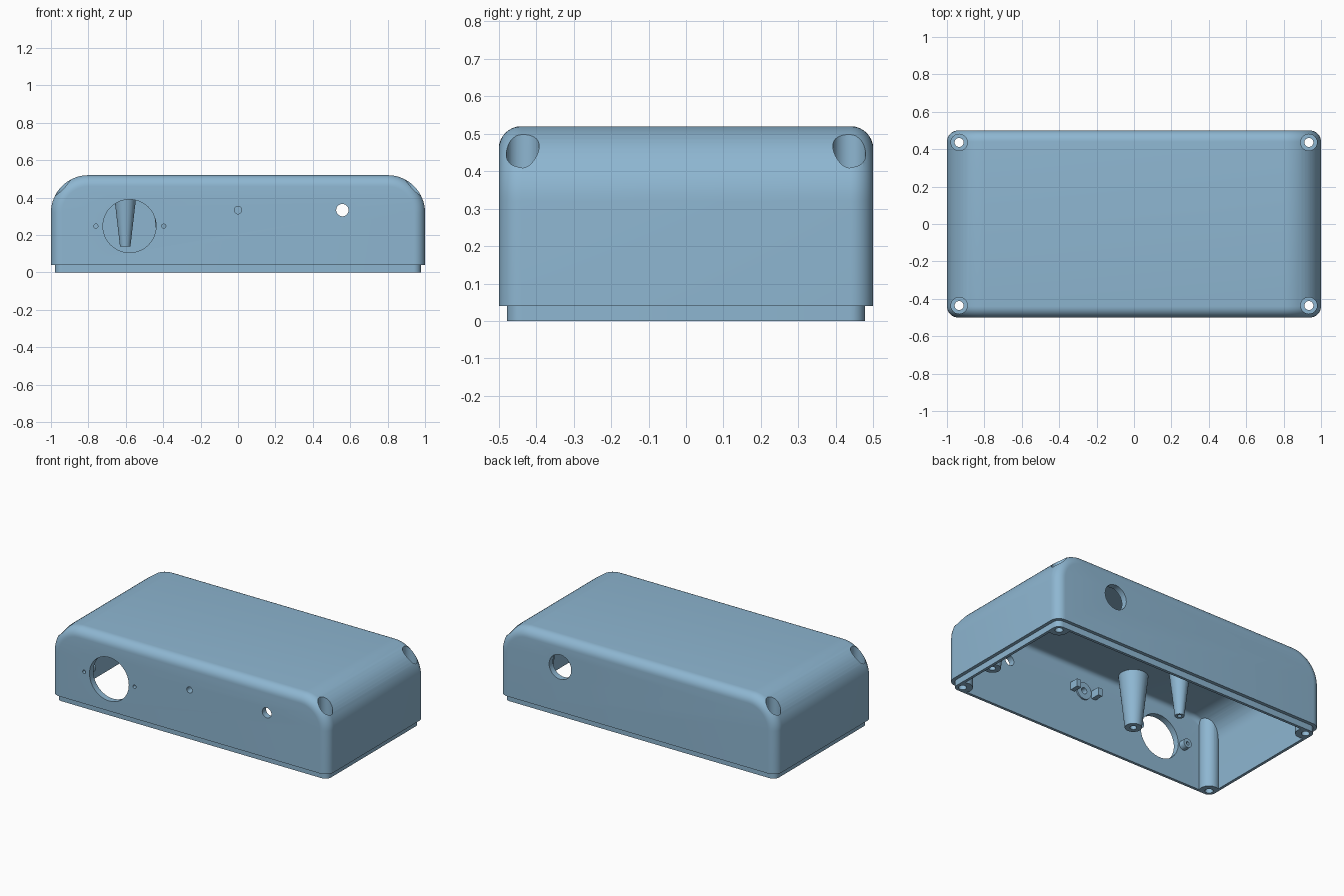
import bpy, bmesh, math
from mathutils import Matrix

if "Cube" in bpy.data.objects:
    bpy.data.objects.remove(bpy.data.objects["Cube"])

blue = bpy.data.materials.new("light_blue_plastic")
blue.diffuse_color = (0.27, 0.47, 0.64, 1)
blue.use_nodes = True
blue.node_tree.nodes["Principled BSDF"].inputs["Base Color"].default_value = blue.diffuse_color


def make_object(name, bm):
    bmesh.ops.recalc_face_normals(bm, faces=bm.faces)
    mesh = bpy.data.meshes.new(name)
    bm.to_mesh(mesh)
    bm.free()
    mesh.materials.append(blue)
    ob = bpy.data.objects.new(name, mesh)
    bpy.context.collection.objects.link(ob)
    return ob


def rounded_body(name, inset, fillet, bottom, top, steps=8, arc=16):
    """Arched profile lofted front to back, with filleted front and back edges."""
    bm = bmesh.new()
    half = [(fillet * (1 - math.sin(t)), -0.5 + inset + fillet * (1 - math.cos(t)))
            for t in (i * math.pi / 2 / steps for i in range(steps + 1))]
    sections = half + [(d, -y) for d, y in reversed(half)]
    loops = []
    for d, y in sections:
        w, radius = 1 - inset - d, 0.2 - inset - d
        h = top - d
        right = [(w - radius + radius * math.cos(a), h - radius + radius * math.sin(a))
                 for a in (i * math.pi / 2 / arc for i in range(arc + 1))]
        pts = [(w, bottom)] + right + [(-x, z) for x, z in reversed(right)] + [(-w, bottom)]
        loops.append([bm.verts.new((x, y, z)) for x, z in pts])
    n = len(loops[0])
    for a, b in zip(loops, loops[1:]):
        for i in range(n):
            j = (i + 1) % n
            bm.faces.new((a[i], a[j], b[j], b[i]))
    bm.faces.new(loops[0])
    bm.faces.new(loops[-1])
    return make_object(name, bm)


def rod(name, x, y, z, length, r1, r2=None, axis="Z", sides=32):
    """Round bar or cone that starts at the point and runs along +Z or +Y."""
    bm = bmesh.new()
    turn = Matrix.Rotation(-math.pi / 2, 4, "X") if axis == "Y" else Matrix()
    place = Matrix.Translation((x, y, z)) @ turn @ Matrix.Translation((0, 0, length / 2))
    bmesh.ops.create_cone(bm, cap_ends=True, segments=sides, radius1=r1,
                          radius2=r1 if r2 is None else r2, depth=length, matrix=place)
    return make_object(name, bm)


def block(name, x, y, z, sx, sy, sz):
    bm = bmesh.new()
    bmesh.ops.create_cube(bm, size=1, matrix=Matrix.Translation((x, y, z))
                          @ Matrix.Diagonal((sx, sy, sz, 1)))
    return make_object(name, bm)


def combine(target, tool, operation):
    mod = target.modifiers.new("cut", "BOOLEAN")
    mod.operation, mod.object, mod.solver = operation, tool, "EXACT"
    bpy.context.view_layer.objects.active = target
    bpy.ops.object.modifier_apply(modifier=mod.name)
    bpy.data.objects.remove(tool)


# Outer shell with the stepped lip around the bottom
case = rounded_body("case", 0, 0.06, 0.04, 0.52)
combine(case, rounded_body("lip", 0.022, 0.04, 0, 0.4), "UNION")

# Cavity; everything taken out of it stays solid inside the case
cavity = rounded_body("cavity", 0.04, 0.03, -0.1, 0.48)
corners = [(x, y) for x in (-0.935, 0.935) for y in (-0.436, 0.436)]
board_posts = [(x, y) for x in (-0.28, 0.79) for y in (-0.34, 0.34)]
small_posts = [(-0.4, -0.065), (-0.603, 0.38)]

for x, y in corners:
    combine(cavity, rod("corner_column", x, y, -0.2, 0.9, 0.06), "DIFFERENCE")
for x, y in board_posts:
    combine(cavity, rod("board_post", x, y, 0.14, 0.38, 0.05, 0.092), "DIFFERENCE")
for x, y in small_posts:
    combine(cavity, rod("small_post", x, y, 0.14, 0.38, 0.028, 0.072), "DIFFERENCE")

# Screw bosses beside the large opening, lamp seat and its two clips
for x in (-0.76, -0.4):
    combine(cavity, rod("screw_boss", x, -0.48, 0.25, 0.06, 0.03, axis="Y", sides=24), "DIFFERENCE")
combine(cavity, rod("lamp_seat", 0, -0.48, 0.333, 0.03, 0.055, axis="Y"), "DIFFERENCE")
for x in (-0.08, 0.08):
    combine(cavity, block("lamp_clip", x, -0.445, 0.333, 0.03, 0.09, 0.05), "DIFFERENCE")
combine(case, cavity, "DIFFERENCE")

# Corner screw holes with deep counterbores from the top
for x, y in corners:
    combine(case, rod("screw_hole", x, y, -0.1, 0.8, 0.024), "DIFFERENCE")
    combine(case, rod("counterbore", x, y, 0.2, 0.5, 0.044), "DIFFERENCE")

# Pilot holes in the post tips
for x, y in board_posts:
    combine(case, rod("pilot_hole", x, y, 0.1, 0.25, 0.02, sides=20), "DIFFERENCE")
for x, y in small_posts:
    combine(case, rod("pilot_hole", x, y, 0.1, 0.25, 0.013, sides=20), "DIFFERENCE")

# Front openings: large round, lamp, socket, two screw holes
for x, z, r in ((-0.58, 0.248, 0.142), (0, 0.333, 0.02), (0.558, 0.333, 0.033),
                (-0.76, 0.248, 0.011), (-0.397, 0.248, 0.011)):
    combine(case, rod("front_hole", x, -0.6, z, 0.24, r, axis="Y", sides=48), "DIFFERENCE")

# Rear opening
combine(case, rod("rear_hole", 0.558, 0.42, 0.333, 0.2, 0.08, axis="Y", sides=48), "DIFFERENCE")

bpy.ops.object.select_all(action="DESELECT")
case.select_set(True)
bpy.context.view_layer.objects.active = case
bpy.ops.object.shade_smooth_by_angle(angle=math.radians(30))
